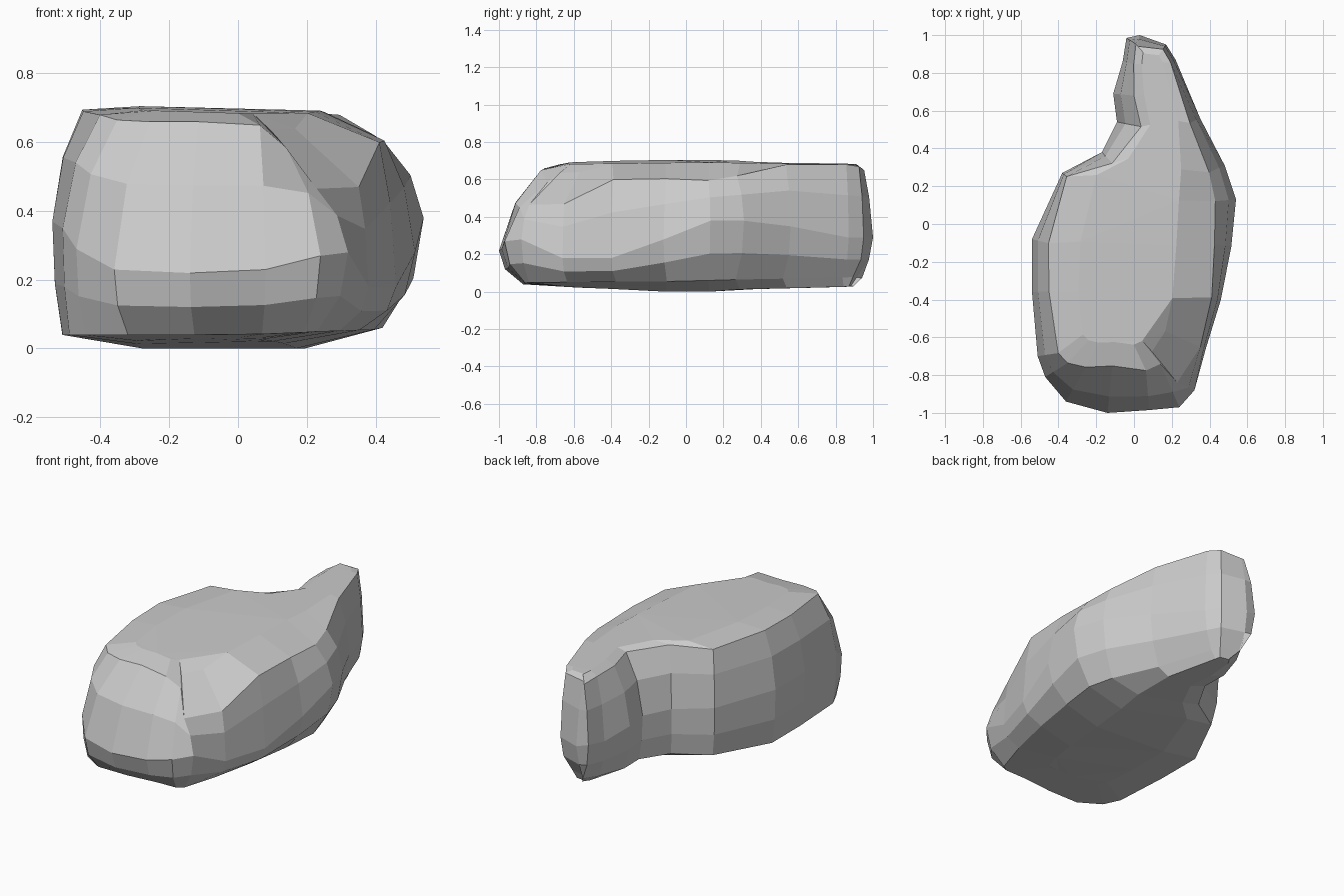
import bpy, bmesh
from mathutils import Vector

if "Cube" in bpy.data.objects:
    bpy.data.objects.remove(bpy.data.objects["Cube"])

# Plan outline, counter-clockwise: x, y, top inset, top height, bottom inset, widest height
PLAN = [
    (-.14, -1.0, .25, .67, .13, .23), (.08, -.985, .21, .66, .13, .24),
    (.24, -.97, .25, .595, .12, .28), (.32, -.88, .10, .475, .10, .29),
    (.38, -.66, .03, .48, .09, .19), (.46, -.40, .05, .61, .11, .19),
    (.515, -.12, .09, .615, .12, .29), (.54, .13, .11, .605, .12, .39),
    (.48, .31, .09, .63, .11, .39), (.35, .56, .06, .69, .10, .36),
    (.22, .87, .03, .69, .08, .30), (.17, .95, .03, .68, .07, .30),
    (.03, 1.0, .06, .67, .09, .30), (-.04, .985, .06, .66, .08, .32),
    (-.06, .86, .06, .67, .04, .30), (-.11, .69, .11, .67, .04, .34),
    (-.09, .54, .13, .68, .03, .34), (-.17, .38, .08, .69, .02, .34),
    (-.38, .27, .03, .70, .04, .36), (-.54, -.08, .09, .705, .03, .38),
    (-.54, -.36, .09, .70, .03, .38), (-.51, -.70, .11, .69, .02, .36),
    (-.47, -.81, .14, .675, .03, .30), (-.36, -.94, .21, .67, .08, .24),
]
SPINE = [(-.45, -.09), (.2, -.02), (.5, .16), (.85, .1)]


def spine(y):
    """Point on the stone's bent centre line at depth y."""
    y = max(SPINE[0][0], min(SPINE[-1][0], y))
    for (a, xa), (b, xb) in zip(SPINE, SPINE[1:]):
        if y <= b:
            return Vector((xa + (xb - xa) * (y - a) / (b - a), y))


def inset(i, d):
    """Outline point i moved inward by d along its normal."""
    p, q = PLAN[i - 1], PLAN[(i + 1) % len(PLAN)]
    n = Vector((p[1] - q[1], q[0] - p[0])).normalized()
    return Vector(PLAN[i][:2]) + n * d


# Stacked rings from the underside to the crown
bm = bmesh.new()
rings = [[] for _ in range(7)]
for i, (x, y, t, zt, b, mid) in enumerate(PLAN):
    low, top = inset(i, b), inset(i, t)
    c = spine(y)
    under, crown = low.lerp(c, .5), top.lerp(c, .42)
    edge = .05 + .035 * max(0, y) + .03 * max(0, x)
    peak = .695 + .015 * (1 - min(1, abs(y - .1) * 1.2)) - .03 * crown.x
    levels = [
        (under, .015 + .025 * abs(y)),
        (low, edge),
        (inset(i, b * .25), edge + (mid - edge) * .45),
        (inset(i, 0), mid),
        (inset(i, t * .35), mid + (zt - mid) * .58),
        (top, zt),
        (crown, min(peak, zt + .17)),
    ]
    for ring, (p, z) in zip(rings, levels):
        ring.append(bm.verts.new((p.x, p.y, z)))

n = len(PLAN)
for a, b in zip(rings, rings[1:]):
    for i in range(n):
        j = (i + 1) % n
        bm.faces.new((a[i], a[j], b[j], b[i]))
caps = [bm.faces.new(rings[0][::-1]), bm.faces.new(rings[-1])]
bmesh.ops.triangulate(bm, faces=caps)
bmesh.ops.recalc_face_normals(bm, faces=bm.faces)

# Rest on the ground
low = min(v.co.z for v in bm.verts)
bmesh.ops.translate(bm, vec=(0, 0, -low + .006), verts=bm.verts)
# Bring the lowest underside points down to the ground
for v in rings[0]:
    if abs(v.co.y) < .15:
        v.co.z = 0
mesh = bpy.data.meshes.new("rock")
bm.to_mesh(mesh)
bm.free()
rock = bpy.data.objects.new("rock", mesh)
bpy.context.collection.objects.link(rock)
